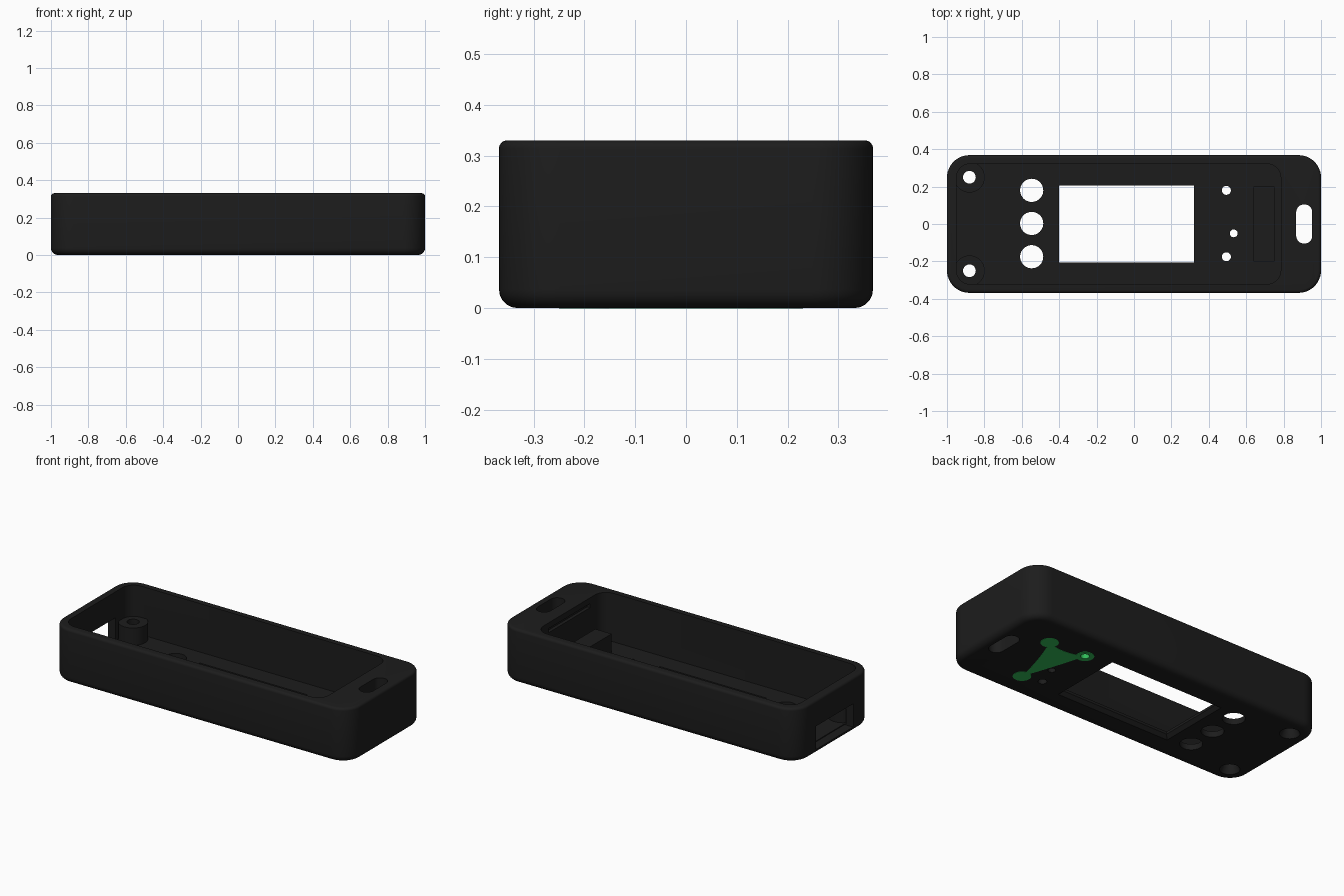
import bpy, bmesh, math
from mathutils import Vector

if "Cube" in bpy.data.objects:
    bpy.data.objects.remove(bpy.data.objects["Cube"], do_unlink=True)


def material(name, color):
    m = bpy.data.materials.new(name)
    m.use_nodes = True
    m.diffuse_color = (*color, 1)
    m.node_tree.nodes["Principled BSDF"].inputs["Base Color"].default_value = (*color, 1)
    return m


black = material("black plastic", (0.012, 0.012, 0.012))
green = material("green inlay", (0.032, 0.5, 0.1))


def finish(bm, name, mat):
    bmesh.ops.recalc_face_normals(bm, faces=bm.faces)
    me = bpy.data.meshes.new(name)
    bm.to_mesh(me)
    bm.free()
    me.materials.append(mat)
    ob = bpy.data.objects.new(name, me)
    bpy.context.collection.objects.link(ob)
    return ob


def level_edges(bm, z):
    return [e for e in bm.edges if all(abs(v.co.z - z) < 1e-4 for v in e.verts)]


def box(name, x0, x1, y0, y1, z0, z1, r=0, bottom=0, top=0, seg=8):
    """Box with rounded upright corners and optional rounded rims."""
    bm = bmesh.new()
    bmesh.ops.create_cube(bm, size=1)
    for v in bm.verts:
        v.co = ((x0 + x1) / 2 + v.co.x * (x1 - x0),
                (y0 + y1) / 2 + v.co.y * (y1 - y0),
                (z0 + z1) / 2 + v.co.z * (z1 - z0))
    if r:
        up = [e for e in bm.edges if abs(e.verts[0].co.z - e.verts[1].co.z) > 1e-4]
        bmesh.ops.bevel(bm, geom=up, offset=r, segments=seg, profile=0.5, affect='EDGES')
    for z, size in ((z0, bottom), (z1, top)):
        if size:
            bmesh.ops.bevel(bm, geom=level_edges(bm, z), offset=size, segments=5,
                            profile=0.5, affect='EDGES')
    return finish(bm, name, black)


def cylinder(name, x, y, z0, z1, r, r_top=None, mat=black):
    bm = bmesh.new()
    bmesh.ops.create_cone(bm, cap_ends=True, segments=40, radius1=r,
                          radius2=r if r_top is None else r_top, depth=z1 - z0)
    bmesh.ops.translate(bm, verts=bm.verts, vec=(x, y, (z0 + z1) / 2))
    return finish(bm, name, mat)


def combine(target, other, operation='DIFFERENCE'):
    mod = target.modifiers.new("combine", 'BOOLEAN')
    mod.operation = operation
    mod.solver = 'EXACT'
    mod.object = other
    bpy.context.view_layer.objects.active = target
    bpy.ops.object.modifier_apply(modifier=mod.name)
    bpy.data.objects.remove(other, do_unlink=True)


FLOOR, HEIGHT = 0.035, 0.33
SCREWS = [(-0.88, 0.25), (-0.88, -0.25)]
BUTTONS = [(-0.547, y) for y in (0.18, 0.003, -0.175)]
LIGHTS = [(0.494, 0.18, 0.024), (0.533, -0.05, 0.021), (0.494, -0.175, 0.024)]

# Case shell with an open cavity
case = box("case", -1, 1, -0.368, 0.368, 0, HEIGHT, r=0.12, bottom=0.037, top=0.016, seg=12)
combine(case, box("cavity", -0.95, 0.785, -0.322, 0.322, FLOOR, 0.5, r=0.075))

# Screw bosses and the raised block on the floor
for x, y in SCREWS:
    combine(case, cylinder("boss", x, y, 0.02, 0.14, 0.082), 'UNION')
combine(case, box("block", 0.64, 0.75, -0.2, 0.2, 0.02, 0.15), 'UNION')

# Screw holes with tapered seats
for x, y in SCREWS:
    combine(case, cylinder("screw_hole", x, y, -0.1, 0.3, 0.034))
    combine(case, cylinder("screw_seat", x, y, -0.002, 0.05, 0.056, 0.033))

# Button and indicator holes
for x, y in BUTTONS:
    combine(case, cylinder("button_hole", x, y, -0.1, 0.2, 0.062))
for x, y, r in LIGHTS:
    combine(case, cylinder("light_hole", x, y, -0.1, 0.2, r))

# Display window with a bevel widening outward
combine(case, box("window", -0.4, 0.32, -0.205, 0.205, -0.1, 0.1))
bm = bmesh.new()
bmesh.ops.create_cube(bm, size=1)
for v in bm.verts:
    grow = 0.025 if v.co.z < 0 else -0.005
    v.co = (-0.04 + math.copysign(0.36 + grow, v.co.x),
            math.copysign(0.205 + grow, v.co.y), -0.005 if v.co.z < 0 else 0.025)
combine(case, finish(bm, "window_bevel", black))

# Strap slot, end port cut just below the floor, and lid catch groove
combine(case, box("strap_slot", 0.867, 0.953, -0.105, 0.105, -0.1, 0.5, r=0.0425))
combine(case, box("end_port", -1.1, -0.942, -0.178, 0.178, 0.03, 0.172))
combine(case, box("catch_groove", 0.77, 0.805, -0.2, 0.2, 0.27, 0.295))

# Green wall inside the first indicator hole
case.data.materials.append(green)
hx, hy, hr = LIGHTS[0]
for p in case.data.polygons:
    near = math.hypot(p.center.x - hx, p.center.y - hy) < hr * 1.1
    if near and abs(p.normal.z) < 0.5:
        p.material_index = 1

# Green inlay on the underside: three lobes joined by a curved web
lobes = [Vector(p) for p in ((0.494, 0.18), (0.616, -0.2), (0.734, 0.171))]
middle = sum(lobes, Vector((0, 0))) / 3
bm = bmesh.new()
ring = []
for i, a in enumerate(lobes):
    b = lobes[(i + 1) % 3]
    bend = ((a + b) / 2).lerp(middle, (-0.1, 0.25, 0.4)[i])
    for k in range(8):
        t = k / 8
        p = a * (1 - t) ** 2 + bend * 2 * t * (1 - t) + b * t * t
        ring.append(bm.verts.new((p.x, p.y, -0.001)))
face = bm.faces.new(ring)
lift = bmesh.ops.extrude_face_region(bm, geom=[face])["geom"]
bmesh.ops.translate(bm, vec=(0, 0, 0.005),
                    verts=[g for g in lift if isinstance(g, bmesh.types.BMVert)])
inlay = finish(bm, "green_inlay", green)
for p in lobes:
    combine(inlay, cylinder("lobe", p.x, p.y, -0.001, 0.004, 0.05, mat=green), 'UNION')
for x, y, r in LIGHTS:
    combine(inlay, cylinder("light_hole", x, y, -0.1, 0.1, r, mat=green))

# Smooth rounded surfaces, keep edges crisp
bpy.ops.object.select_all(action='DESELECT')
case.select_set(True)
bpy.context.view_layer.objects.active = case
bpy.ops.object.shade_smooth_by_angle(angle=math.radians(30))
